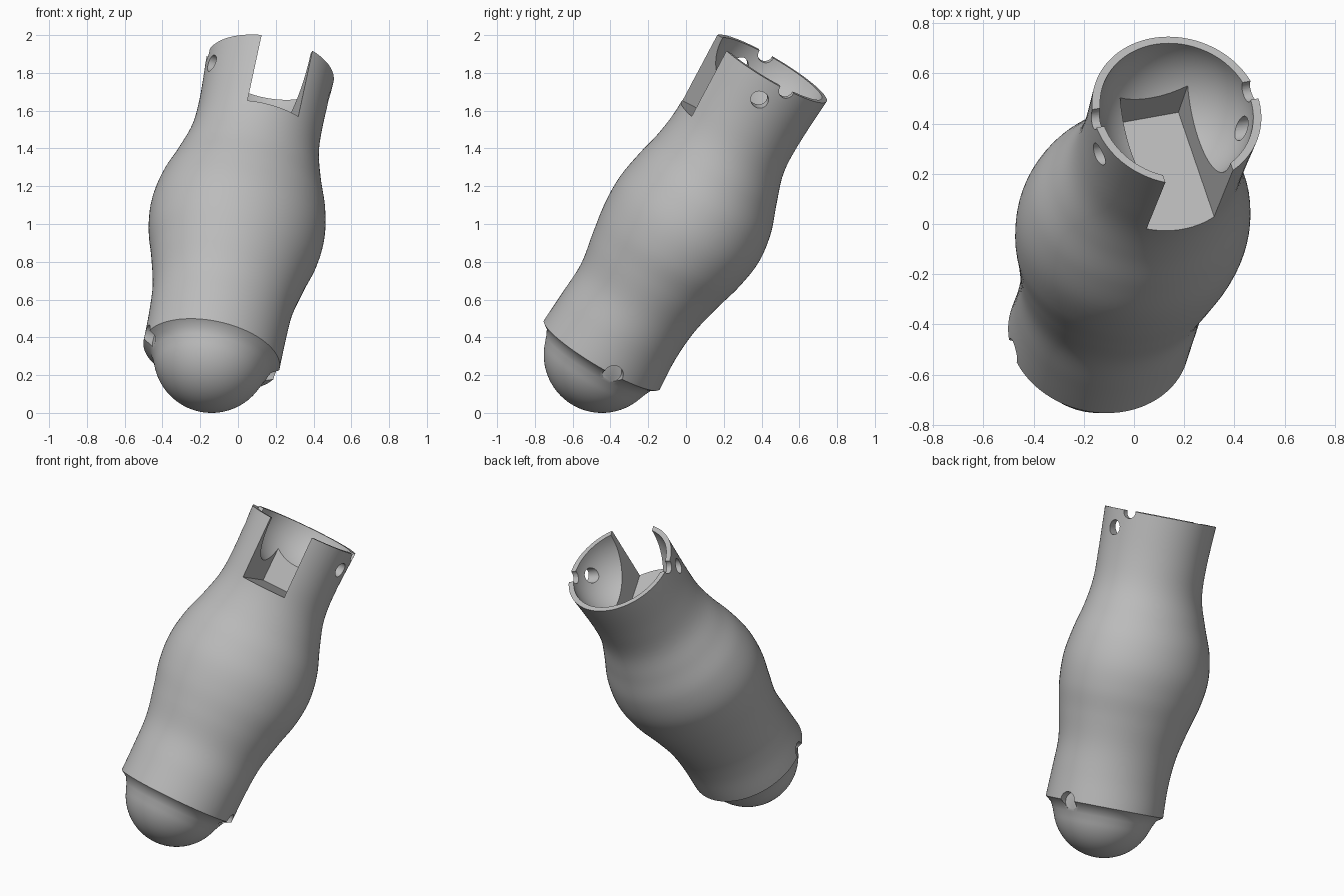
import bpy, bmesh, math
from mathutils import Vector, Matrix

cube = bpy.data.objects.get("Cube")
if cube:
    bpy.data.objects.remove(cube, do_unlink=True)

grey = bpy.data.materials.new("plain_grey")
grey.use_nodes = True
grey.diffuse_color = (0.5, 0.5, 0.5, 1)
grey.node_tree.nodes["Principled BSDF"].inputs["Base Color"].default_value = (0.5, 0.5, 0.5, 1)

# Limb frame: origin at the ball centre, local z along the limb, local x across the pins
BASE, TOP = Vector((-0.14, -0.445, 0.308)), Vector((0.17, 0.452, 1.822))
LENGTH = (TOP - BASE).length
axis = (TOP - BASE).normalized()
side = Vector((0.608, 0.11, -0.188))
side = (side - axis * side.dot(axis)).normalized()
back = axis.cross(side)
FRAME = Matrix((side, back, axis)).transposed().to_4x4()
FRAME.translation = BASE
BALL, SEGMENTS = 0.308, 96


def new_object(name, bm):
    bmesh.ops.recalc_face_normals(bm, faces=bm.faces)
    mesh = bpy.data.meshes.new(name)
    bm.to_mesh(mesh)
    bm.free()
    mesh.materials.append(grey)
    obj = bpy.data.objects.new(name, mesh)
    bpy.context.collection.objects.link(obj)
    return obj


def smooth_rows(rows, steps):
    """Catmull-Rom curve through the cross-section rows."""
    pts = [Vector(r) for r in rows]
    pts = [pts[0] * 2 - pts[1]] + pts + [pts[-1] * 2 - pts[-2]]
    out = []
    for a, b, c, d in zip(pts, pts[1:], pts[2:], pts[3:]):
        for i in range(steps):
            t = i / steps
            out.append(0.5 * (2 * b + (c - a) * t + (2 * a - 5 * b + 4 * c - d) * t ** 2
                              + (3 * b - a - 3 * c + d) * t ** 3))
    return out + [pts[-2]]


# Cross-sections: height, side radius, depth radius, shift to the back
sections = [(0, 0.368, 0.356, 0), (0.18, 0.37, 0.345, 0), (0.36, 0.38, 0.347, 0.01),
            (0.54, 0.418, 0.382, 0.015), (0.7, 0.458, 0.415, 0.025), (0.86, 0.47, 0.428, 0.034),
            (1.02, 0.445, 0.405, 0.036), (1.18, 0.39, 0.36, 0.025), (1.34, 0.345, 0.328, 0.008),
            (1.52, 0.334, 0.328, 0), (LENGTH, 0.343, 0.34, 0)]

# Ball end, from its pole up to the small cove under the rim
rings = []
for i in range(1, 25):
    angle = math.radians(71) * i / 24
    r = BALL * math.sin(angle)
    rings.append((-BALL * math.cos(angle), r, r, 0))
rings += [(-0.06, 0.308, 0.306, 0), (-0.025, 0.328, 0.322, 0)]
rings += [tuple(v) for v in smooth_rows(sections, 6)]

bm = bmesh.new()
loops = []
for z, ru, rv, shift in rings:
    loops.append([bm.verts.new((ru * math.cos(a), rv * math.sin(a) + shift, z))
                  for a in (math.tau * k / SEGMENTS for k in range(SEGMENTS))])
for low, high in zip(loops, loops[1:]):
    for k in range(SEGMENTS):
        n = (k + 1) % SEGMENTS
        bm.faces.new((low[k], low[n], high[n], high[k]))
pole = bm.verts.new((0, 0, -BALL))
for k in range(SEGMENTS):
    bm.faces.new((pole, loops[0][(k + 1) % SEGMENTS], loops[0][k]))
bm.faces.new(loops[-1])
limb = new_object("limb_segment", bm)


def box_cutter(name, low, high):
    bm = bmesh.new()
    low, high = Vector(low), Vector(high)
    m = Matrix.Translation((low + high) / 2) @ Matrix.Diagonal((high - low).to_4d())
    m[3][3] = 1
    bmesh.ops.create_cube(bm, size=1, matrix=m)
    return new_object(name, bm)


def pin_cutter(name, radius, x, y, z, length):
    bm = bmesh.new()
    m = Matrix.Translation((x, y, z)) @ Matrix.Rotation(math.pi / 2, 4, 'Y')
    bmesh.ops.create_cone(bm, cap_ends=True, segments=32, radius1=radius, radius2=radius,
                          depth=length, matrix=m)
    return new_object(name, bm)


# Cup in the open end
bm = bmesh.new()
bmesh.ops.create_uvsphere(bm, u_segments=96, v_segments=48, radius=0.31,
                          matrix=Matrix.Translation((0, 0, LENGTH + 0.0005)))
cutters = [new_object("cup_cutter", bm)]

# Front slot, rim notches, pin holes and lower pin dents
cutters.append(box_cutter("slot_cutter", (-0.143, -0.6, LENGTH - 0.4), (0.143, 0.2, LENGTH + 0.1)))
cutters.append(pin_cutter("rim_notch_cutter", 0.042, 0, 0.03, LENGTH - 0.005, 1))
cutters.append(pin_cutter("pin_hole_cutter", 0.046, 0, -0.07, LENGTH - 0.116, 1))
for s in (-1, 1):
    cutters.append(pin_cutter("pin_dent_cutter", 0.052, s * 0.415, 0, 0, 0.2))

bpy.ops.object.select_all(action='DESELECT')
bpy.context.view_layer.objects.active = limb
limb.select_set(True)
for cutter in cutters:
    cutter.hide_render = True
    mod = limb.modifiers.new(cutter.name, 'BOOLEAN')
    mod.operation, mod.solver, mod.object = 'DIFFERENCE', 'EXACT', cutter
    bpy.ops.object.modifier_apply(modifier=mod.name)
    bpy.data.objects.remove(cutter, do_unlink=True)

# Tilt into place and shade
limb.data.transform(FRAME)
bpy.ops.object.shade_smooth_by_angle(angle=math.radians(30))
